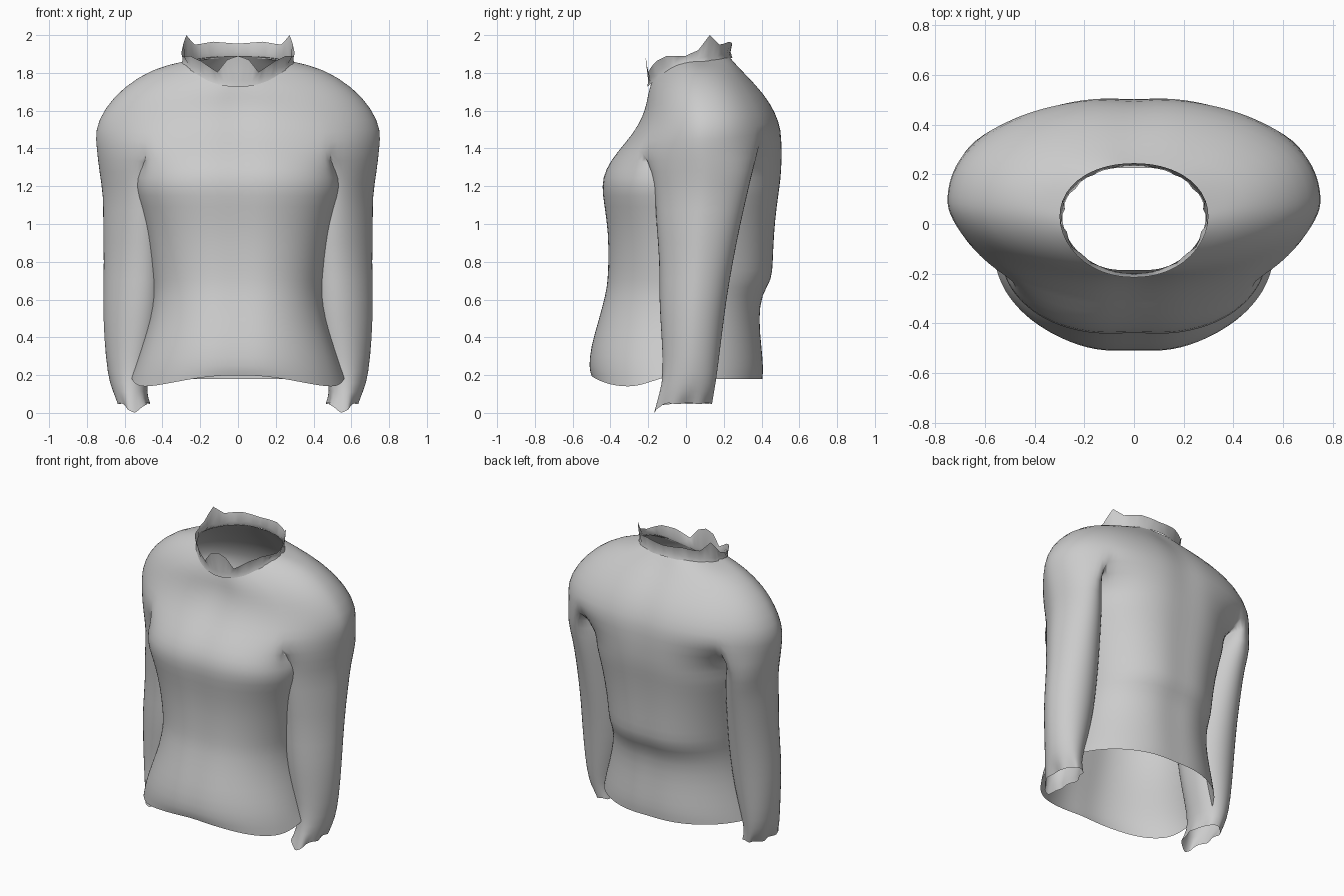
import bpy
import bmesh
from math import sin, cos, pi, radians, exp

if "Cube" in bpy.data.objects:
    bpy.data.objects.remove(bpy.data.objects["Cube"], do_unlink=True)

FRONT, SIDE = 8, 12                    # segments in the front/back arcs and the side arc
TOTAL = FRONT * 2 + SIDE

cloth = bpy.data.materials.new("grey_cloth")
cloth.use_nodes = True
GREY = (0.6, 0.6, 0.6, 1)
cloth.diffuse_color = GREY
cloth.node_tree.nodes["Principled BSDF"].inputs["Base Color"].default_value = GREY


def angles(front, back):
    """Half turn from front centre to back centre, with set armpit angles."""
    out = []
    for i in range(TOTAL + 1):
        if i < FRONT:
            a = -90 + (90 - front) * i / FRONT
        elif i <= FRONT + SIDE:
            a = -front + (front + back) * (i - FRONT) / SIDE
        else:
            a = back + (90 - back) * (i - FRONT - SIDE) / FRONT
        out.append(radians(a))
    return out


def half_ring(pits, w, ys, yf, yb, zf, zs, zb, e=0.9, ef=0.9, dent=0.015):
    """Rounded half section: half width, side/front/back depth, front/side/back height."""
    pts = []
    for a in angles(*pits):
        s, c = sin(a), max(cos(a), 0)
        x = w * c ** e if c > 1e-6 else 0
        y = ys + (yf - ys) * (-s) ** ef if s < 0 else ys + (yb - ys) * s ** e
        z = zs + ((zf if s < 0 else zb) - zs) * abs(s) ** 1.9
        groove = dent * exp(-(x / 0.09) ** 2)
        pts.append((x, y + groove if s < 0 else y - groove, z))
    return pts


def bridge(bm, a, b, closed=False):
    n = len(a)
    for i in range(n if closed else n - 1):
        j = (i + 1) % n
        bm.faces.new((a[i], a[j], b[j], b[i]))


def finish(bm, name, subdivide):
    bmesh.ops.recalc_face_normals(bm, faces=bm.faces)
    mesh = bpy.data.meshes.new(name)
    bm.to_mesh(mesh)
    bm.free()
    mesh.materials.append(cloth)
    ob = bpy.data.objects.new(name, mesh)
    bpy.context.collection.objects.link(ob)
    mirror = ob.modifiers.new("mirror", 'MIRROR')
    mirror.use_clip = True
    if subdivide:
        smooth = ob.modifiers.new("smooth", 'SUBSURF')
        smooth.levels = smooth.render_levels = 1
    for p in mesh.polygons:
        p.use_smooth = True


# Yoke and shoulders, from the armpits up to the neck
YOKE = [
    (.75, .08, -.375, .515, 1.38, 1.40, 1.46, .9, 1.4),
    (.76, .09, -.285, .5, 1.48, 1.5, 1.54, .9, 1.25),
    (.71, .09, -.235, .455, 1.57, 1.61, 1.64, .9, 1.1),
    (.61, .08, -.215, .375, 1.64, 1.725, 1.74, .9, 1),
    (.45, .07, -.21, .29, 1.69, 1.825, 1.825, .95, 1),
    (.29, .03, -.2, .24, 1.735, 1.86, 1.89, 1, 1.05),
]
PITS = (52, 47)
bm = bmesh.new()
new_ring = lambda pts: [bm.verts.new(p) for p in pts]
yoke = [new_ring(half_ring(PITS, *r)) for r in YOKE]
for low, high in zip(yoke, yoke[1:]):
    bridge(bm, low, high)
base = yoke[0]

# Armpit seam that divides the torso from the sleeve
front_pit, back_pit = base[FRONT], base[FRONT + SIDE]
seam = []
for i in range(1, SIDE):
    t = i / SIDE
    p = front_pit.co.lerp(back_pit.co, t)
    seam.append(bm.verts.new((p.x + .02 * sin(pi * t), p.y, p.z - .08 * sin(pi * t))))

# Torso: height, half width, side depth, front, back, front roundness
TORSO = [
    (1.29, .535, -.06, -.435, .515, .88),
    (1.2, .55, -.08, -.455, .505, .88),
    (1.1, .52, -.06, -.44, .49, .9),
    (.95, .485, -.04, -.42, .475, .92),
    (.8, .465, -.03, -.42, .47, .95),
    (.7, .455, -.02, -.425, .465, .95),
    (.63, .45, -.02, -.435, .41, .95),
    (.5, .465, -.04, -.47, .395, .98),
    (.35, .51, -.07, -.515, .41, 1),
    (.24, .545, -.09, -.525, .42, 1),
    (.17, .565, -.1, -.51, .415, 1),
]
upper = base[:FRONT + 1] + seam + base[FRONT + SIDE:]
for z, w, ys, yf, yb, ef in TORSO:
    lower = new_ring(half_ring((30, 30), w, ys, yf, yb, z, z, z, ef - .08, ef, .012))
    bridge(bm, upper, lower)
    upper = lower
# Hem lifts at the front centre and the sides, and dips between
for i, v in enumerate(upper):
    v.co.z += .03 * cos(pi * i / FRONT) if i < FRONT * 2 else .01

# Sleeve: height, inner x, outer x, front y, back y
SLEEVE = [
    (1.28, .45, .738, -.18, .355),
    (1.15, .43, .715, -.165, .325),
    (1.0, .41, .718, -.16, .29),
    (.8, .4, .712, -.14, .25),
    (.6, .395, .718, -.145, .215),
    (.4, .42, .712, -.13, .19),
    (.2, .47, .692, -.12, .165),
    (.11, .485, .665, -.14, .15),
    (.05, .47, .635, -.17, .14),
]
upper = base[FRONT:FRONT + SIDE + 1] + seam[::-1]
count = len(upper)
for z, xi, xo, yf, yb in SLEEVE:
    lower = []
    for k in range(count):
        a = -pi / 2 + 2 * pi * k / count
        lean = .06 * z * min(0, sin(a))         # front of the arm turns inward
        lower.append(bm.verts.new(((xi + xo) / 2 + (xo - xi) / 2 * cos(a) + lean,
                                   (yf + yb) / 2 + (yb - yf) / 2 * sin(a), z)))
    bridge(bm, upper, lower, True)
    upper = lower
# Ragged cuff edge with a drooping front tip
for k, v in enumerate(upper):
    v.co.z += .008 * sin(k * 2.1) - .05 * max(0, -sin(-pi / 2 + 2 * pi * k / count)) ** 6
    v.co.x += .012 * sin(k * 1.7)
finish(bm, "sweater_body_and_sleeves", True)

# Collar: a creased band with a front flap, side points and a standing back
RIM = [(0, 1.89), (2, 1.87), (4, 1.805), (7, 1.85), (10, 1.89), (13, 1.89),
       (15, 1.92), (17, 2.0), (19, 1.95), (23, 1.965), (TOTAL, 1.955)]


def rim_height(i):
    for (i0, z0), (i1, z1) in zip(RIM, RIM[1:]):
        if i <= i1:
            return z0 + (z1 - z0) * (i - i0) / (i1 - i0)


bm = bmesh.new()
NECK = (50, 50)
foot = half_ring(NECK, .3, .03, -.205, .245, 1.725, 1.85, 1.88, 1, 1.05, 0)
fold = half_ring(NECK, .29, .03, -.2, .235, 1.755, 1.875, 1.91, 1, 1.05, 0)
top = half_ring(NECK, .3, .03, -.215, .245, 1.8, 1.9, 1.95, .95, 1.05, 0)
top = [(x, y, rim_height(i)) for i, (x, y, z) in enumerate(top)]
fold = [(x * (1 + .03 * sin(i * 2)), y, z + .008 * sin(i * 1.6))
        for i, (x, y, z) in enumerate(fold)]
rings = [new_ring(r) for r in (foot, fold, top)]
for low, high in zip(rings, rings[1:]):
    bridge(bm, low, high)
finish(bm, "collar", False)
